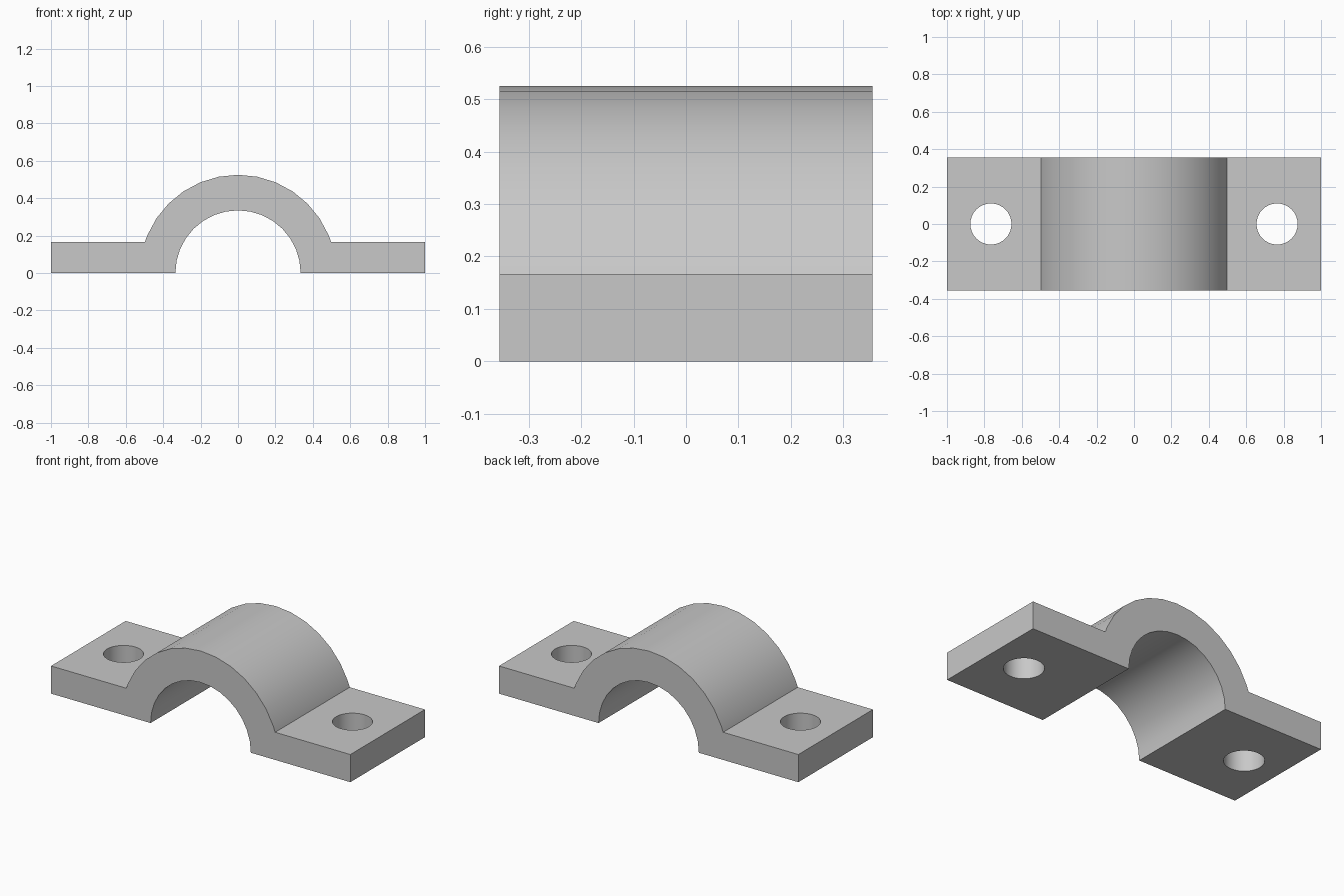
import bpy, bmesh
from math import sin, cos, pi, radians, sqrt

if "Cube" in bpy.data.objects:
    bpy.data.objects.remove(bpy.data.objects["Cube"])

HALF_LENGTH, HALF_DEPTH = 1.0, 0.356
FLANGE = 0.167
OUTER, INNER = 0.525, 0.335
HOLE_X, HOLE_R = 0.765, 0.11
STEPS = 16

grey = bpy.data.materials.new("light_grey")
grey.use_nodes = True
colour = (0.58, 0.58, 0.58, 1)
grey.diffuse_color = colour
grey.node_tree.nodes["Principled BSDF"].inputs["Base Color"].default_value = colour


def arc(radius, first, last):
    """Points on a half circle, from +x over the top to -x."""
    return [(radius * cos(pi * i / STEPS), radius * sin(pi * i / STEPS))
            for i in range(first, last + 1)]


# Clamp cross-section: flanges joined by a half-round arch
root = sqrt(OUTER ** 2 - FLANGE ** 2)
profile = [(HALF_LENGTH, 0), (HALF_LENGTH, FLANGE), (root, FLANGE)]
profile += arc(OUTER, 2, STEPS - 2)
profile += [(-root, FLANGE), (-HALF_LENGTH, FLANGE), (-HALF_LENGTH, 0)]
profile += reversed(arc(INNER, 0, STEPS))

bm = bmesh.new()
face = bm.faces.new([bm.verts.new((x, -HALF_DEPTH, z)) for x, z in profile])
result = bmesh.ops.extrude_face_region(bm, geom=[face])
moved = [v for v in result["geom"] if isinstance(v, bmesh.types.BMVert)]
bmesh.ops.translate(bm, verts=moved, vec=(0, 2 * HALF_DEPTH, 0))
bmesh.ops.recalc_face_normals(bm, faces=bm.faces)
mesh = bpy.data.meshes.new("pipe_clamp")
bm.to_mesh(mesh)
bm.free()
clamp = bpy.data.objects.new("pipe_clamp", mesh)
bpy.context.collection.objects.link(clamp)
mesh.materials.append(grey)

# Bolt holes through both flanges
for side in (-1, 1):
    bpy.ops.mesh.primitive_cylinder_add(vertices=32, radius=HOLE_R, depth=1,
                                        location=(side * HOLE_X, 0, 0))
    cutter = bpy.context.object
    cutter.name = "bolt_hole_cutter"
    cutter.hide_render = True
    cutter.data.materials.append(grey)
    bpy.ops.object.select_all(action="DESELECT")
    clamp.select_set(True)
    bpy.context.view_layer.objects.active = clamp
    hole = clamp.modifiers.new("bolt_hole", "BOOLEAN")
    hole.operation = "DIFFERENCE"
    hole.solver = "EXACT"
    hole.object = cutter
    bpy.ops.object.modifier_apply(modifier=hole.name)
    bpy.data.objects.remove(cutter)

# Smooth curved walls, crisp edges
bpy.ops.object.shade_smooth_by_angle(angle=radians(30))
